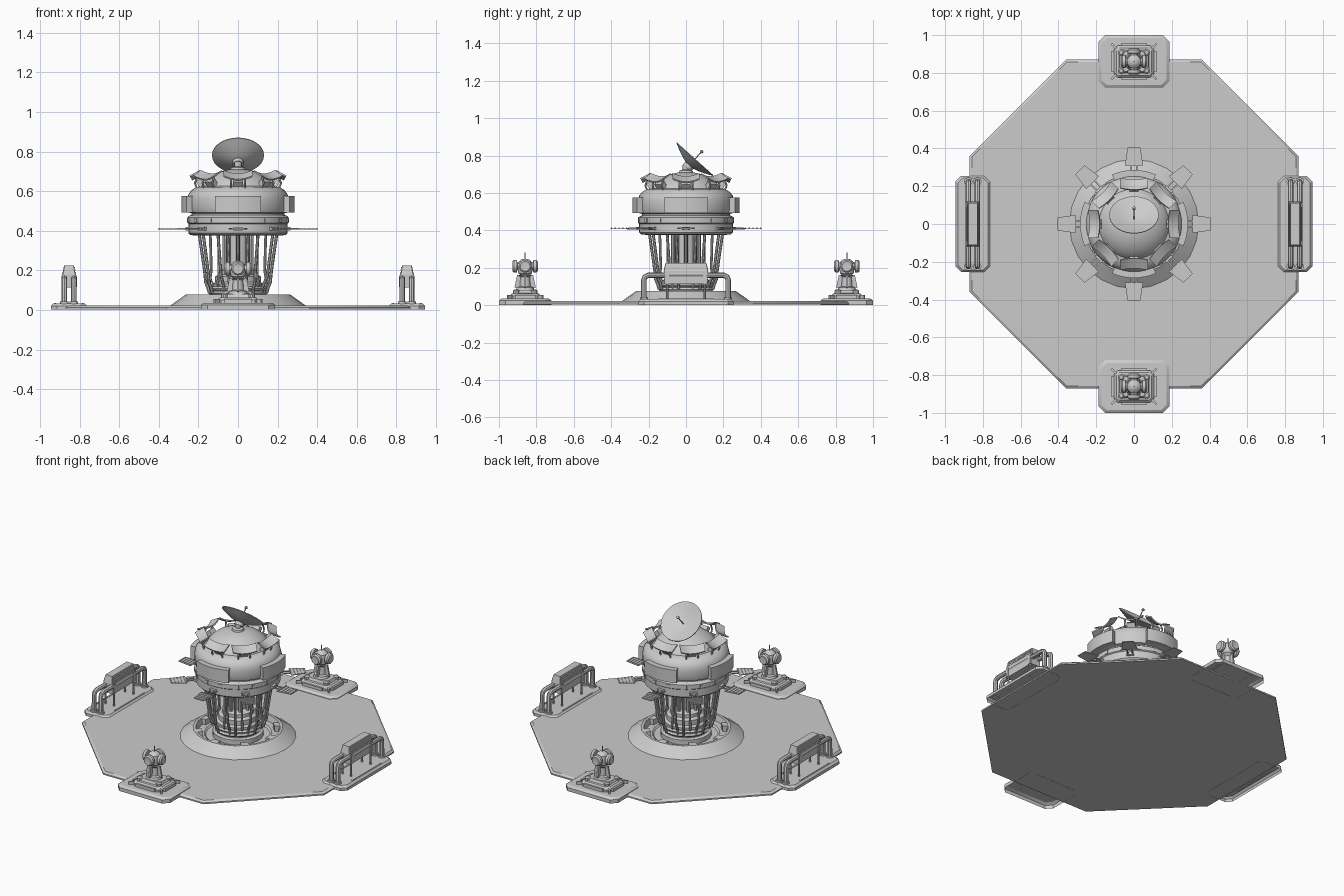
import bpy, bmesh
from math import sin, cos, pi, radians
from mathutils import Matrix, Vector

if "Cube" in bpy.data.objects:
    bpy.data.objects.remove(bpy.data.objects["Cube"])


def make(name, bm, loc=(0, 0, 0), rot=(0, 0, 0)):
    bmesh.ops.recalc_face_normals(bm, faces=bm.faces)
    me = bpy.data.meshes.new(name)
    bm.to_mesh(me)
    bm.free()
    ob = bpy.data.objects.new(name, me)
    bpy.context.collection.objects.link(ob)
    ob.location, ob.rotation_euler = loc, rot
    return ob


def loft(name, loops, cap0=True, cap1=True, **kw):
    """Skin a list of equal-length closed loops of points."""
    bm = bmesh.new()
    rings = [[bm.verts.new(p) for p in l] for l in loops]
    n = len(rings[0])
    for a, b in zip(rings, rings[1:]):
        for i in range(n):
            bm.faces.new((a[i], a[(i + 1) % n], b[(i + 1) % n], b[i]))
    if cap0:
        bm.faces.new(rings[0][::-1])
    if cap1:
        bm.faces.new(rings[-1])
    return make(name, bm, **kw)


def lathe(name, prof, n=32, phase=0.0, **kw):
    loops = [[(r * cos(2 * pi * i / n + phase), r * sin(2 * pi * i / n + phase), z)
              for i in range(n)] for r, z in prof]
    return loft(name, loops, **kw)


def chamfer_rect(hx, hy, c, z):
    return [(hx, hy - c, z), (hx - c, hy, z), (c - hx, hy, z), (-hx, hy - c, z),
            (-hx, c - hy, z), (c - hx, -hy, z), (hx - c, -hy, z), (hx, c - hy, z)]


def slab(name, hx, hy, c, levels, **kw):
    """Corner-cut block; levels are (inset, z)."""
    return loft(name, [chamfer_rect(hx - i, hy - i, max(c - i * .4, .002), z) for i, z in levels], **kw)


def box(name, loc, size, rot=(0, 0, 0)):
    bm = bmesh.new()
    bmesh.ops.create_cube(bm, size=1)
    bmesh.ops.scale(bm, vec=size, verts=bm.verts)
    return make(name, bm, loc, rot)


def tube(name, pts, r):
    cu = bpy.data.curves.new(name, 'CURVE')
    cu.dimensions, cu.bevel_depth, cu.bevel_resolution, cu.use_fill_caps = '3D', r, 2, True
    s = cu.splines.new('POLY')
    s.points.add(len(pts) - 1)
    for p, q in zip(s.points, pts):
        p.co = (*q, 1)
    tmp = bpy.data.objects.new(name, cu)
    me = bpy.data.meshes.new_from_object(tmp)
    bpy.data.objects.remove(tmp)
    ob = bpy.data.objects.new(name, me)
    bpy.context.collection.objects.link(ob)
    return ob


def spin(obs, n):
    """Repeat objects n times around the z axis."""
    for ob in obs:
        for k in range(1, n):
            c = ob.copy()
            bpy.context.collection.objects.link(c)
            c.matrix_basis = Matrix.Rotation(2 * pi * k / n, 4, 'Z') @ ob.matrix_basis


def polar(r, a, z):
    return (r * cos(a), r * sin(a), z)


# octagonal platform and raised crater rim
lathe("platform", [(.942, .003), (.942, .012), (.928, .022)], 8, pi / 8)
lathe("crater_rim", [(.345, .02), (.265, .077), (.25, .077), (.24, .04), (.2, .04), (.19, .03)], 24)
spin([box("rim_clamp", (.235, 0, .058), (.04, .05, .035))], 8)

# central column with stacked collars
lathe("core_column", [(.15, .025), (.15, .06), (.13, .065), (.13, .13), (.115, .14), (.115, .17),
                      (.095, .18), (.095, .2), (.055, .215), (.055, .39)], 24)
for r, z in ((.14, .085), (.14, .108)):
    lathe("base_ring", [(r - .02, z - .008), (r, z - .01), (r + .008, z), (r, z + .01), (r - .02, z + .008)])
spin([tube("core_pipe", [(.068, 0, .18), (.068, 0, .39)], .011)], 8)

# curved support pipes, in pairs
for da, r0 in ((-.13, .135), (.13, .15)):
    a = pi / 8 + da
    path = [(r0, .085), (r0 + .008, .115), (r0 + .02, .14), (.172, .175), (.178, .22), (.19, .3), (.203, .385)]
    spin([tube("support_pipe", [polar(r, a, z) for r, z in path], .008)], 8)
spin([tube("inner_pipe", [polar(r, 0, z) for r, z in
      ((.125, .1), (.145, .13), (.135, .2), (.14, .38))], .007)], 8)

# main body and dome
lathe("main_body", [(.2, .375), (.24, .378), (.25, .388), (.25, .435), (.256, .44), (.256, .468), (.245, .476),
                    (.235, .48), (.235, .488), (.25, .492), (.256, .51), (.256, .56), (.25, .585), (.235, .605),
                    (.21, .62), (.185, .625), (.18, .635), (.16, .657), (.13, .68), (.09, .698),
                    (.045, .709), (.01, .711)], 48)

# four curved armour panels
n = 8
rows = []
for i in range(n + 1):
    a = radians(-24 + 48 * i / n)
    rows.append([polar(.24, a, .492), polar(.286, a, .492), polar(.286, a, .575), polar(.24, a, .575)])
spin([loft("armour_panel", rows)], 4)

# slatted radial fins with hinges
fin = [loft("fin", [[(.31, -.048, z), (.405, -.034, z), (.405, .034, z), (.31, .048, z)] for z in (.407, .411)])]
for i in range(5):
    x = .318 + i * .02
    fin.append(box("fin_slat", (x, 0, .411), (.006, .09 - i * .006, .006)))
for s in (-1, 1):
    fin.append(box("fin_arm", (.28, s * .014, .409), (.07, .007, .007)))
fin.append(box("fin_hinge", (.255, 0, .41), (.022, .045, .018)))
spin(fin, 8)
for k in range(16):
    a = pi / 16 + k * pi / 8
    box("body_clip", polar(.253, a, .452), (.014, .02, .022), (0, 0, a))

# curved collector plates on struts around the dome
secs = []
for i in range(9):
    t = -1 + i / 4
    y, up = t * .073, .02 * t * t
    secs.append([(-.03, y, up), (.03, y, up), (.03, y, up + .008), (-.03, y, up + .008)])
coll = [loft("collector", secs, loc=(.205, 0, .668), rot=(0, radians(28), 0))]
for s in (-1, 1):
    coll.append(tube("collector_strut", [(.205, s * .035, .61), (.218, s * .035, .64), (.205, s * .035, .672)], .005))
coll.append(box("collector_mount", (.19, 0, .64), (.03, .05, .04), (0, radians(40), 0)))
spin(coll, 8)

# tilted dish with feed and mount
lathe("dish_mount", [(.04, .7), (.035, .72), (.018, .725), (.018, .75)], 16)
nrm = Vector((0, .67, .743))
rot = nrm.to_track_quat('Z', 'Y').to_euler()
lathe("dish", [(.02, -.042), (.05, -.034), (.09, -.018), (.131, .002), (.131, .006), (.09, -.008), (.05, -.022),
               (.01, -.028)], 40, loc=(0, .045, .778), rot=rot)
lathe("dish_hub", [(.028, -.06), (.028, -.04), (.02, -.03)], 16, loc=(0, .045, .778), rot=rot)
lathe("dish_feed", [(.003, -.03), (.003, .05), (.009, .052), (.009, .062), (.003, .066)], 10,
      loc=(0, .045, .778), rot=rot)

# side pads with pipe-framed generators
X = .853
gen = [slab("generator_pad", .092, .255, .03, [(0, .002), (0, .02), (.012, .032)], cap0=False, loc=(X, 0, 0))]
for s in (-1, 1):
    arch = [(-.225, .03), (-.225, .135), (-.219, .152), (-.2, .16), (.2, .16), (.219, .152), (.225, .135), (.225, .03)]
    gen.append(tube("pipe_arch", [(X + s * .024, y, z) for y, z in arch], .0145))
    gen.append(box("pad_strip", (X + s * .07, 0, .032), (.008, .3, .006)))
    gen.append(box("generator_end", (X, s * .1, .145), (.078, .02, .06)))
    for d in (-1, 1):
        gen.append(tube("generator_post", [(X + d * .03, s * .1, .03), (X + d * .03, s * .1, .14)], .006))
        gen.append(lathe("pipe_foot", [(.022, .03), (.022, .042)], 12, loc=(X + d * .024, s * .225, 0)))
gen.append(box("generator_body", (X, 0, .148), (.07, .23, .07)))
gen.append(slab("generator_cap", .034, .12, .004, [(0, .18), (.01, .225)], loc=(X, 0, 0)))
for i in range(3):
    gen.append(box("cap_slat", (X, 0, .19 + i * .012), (.068 - i * .005, .22 - i * .006, .004)))
spin(gen, 2)

# end pads with lamp turrets
Y = -.86
L = (0, Y, 0)
tur = [slab("turret_pad", .188, .14, .035, [(0, .002), (0, .025), (.015, .036)], cap0=False, loc=L),
       slab("turret_base", .105, .085, .02, [(0, .035), (0, .05), (.012, .062), (.025, .064), (.032, .08)], loc=L),
       lathe("turret_column", [(.05, .078), (.045, .095), (.03, .1), (.026, .15), (.036, .16)], 16, loc=L),
       lathe("turret_head", [(.02, .155), (.036, .17), (.042, .2), (.036, .23), (.022, .243), (.01, .248)], 16, loc=L),
       tube("turret_antenna", [(0, Y, .24), (0, Y, .282)], .003)]
for k in range(4):
    a = k * pi / 2
    d = (cos(a), sin(a))
    tur.append(lathe("turret_lamp", [(.02, .025), (.02, .042), (.034, .044), (.034, .06), (.026, .068), (.012, .066)],
                     16, loc=(0, Y, .208), rot=(0, pi / 2, a)))
    tur.append(box("turret_brace", (d[0] * .035, Y + d[1] * .035, .125), (.03, .01, .07), (0, -.2, a)))
for sx in (-1, 1):
    tur.append(box("base_rail", (sx * .112, Y, .045), (.012, .11, .02)))
    tur.append(box("base_rail", (0, Y + sx * .09, .045), (.14, .012, .02)))
    for sy in (-1, 1):
        tur.append(lathe("base_bolt", [(.018, .05), (.018, .078), (.01, .085)], 10,
                         loc=(sx * .068, Y + sy * .048, 0)))
        tur.append(box("base_strut", (sx * .105, Y + sy * .08, .045), (.04, .01, .02), (0, 0, sx * sy * pi / 4)))
spin(tur, 2)

# smooth shading with sharp edges kept
bpy.ops.object.select_all(action='SELECT')
bpy.context.view_layer.objects.active = bpy.context.selected_objects[0]
bpy.ops.object.shade_smooth_by_angle(angle=radians(30))
